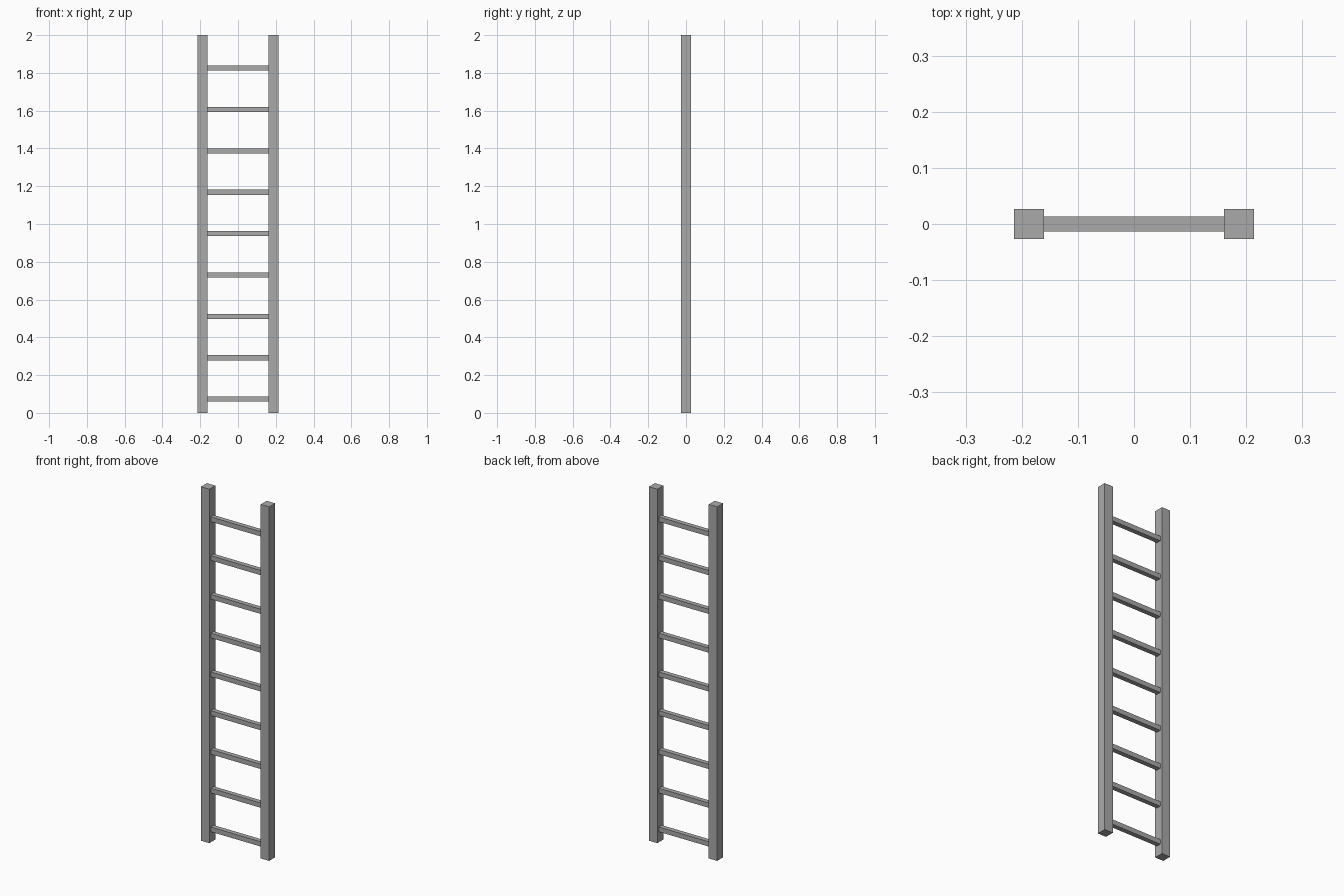
import bpy

# Remove the default cube
cube = bpy.data.objects.get("Cube")
if cube:
    bpy.data.objects.remove(cube, do_unlink=True)

# Plain grey material
GREY = (0.4, 0.4, 0.4, 1.0)
grey = bpy.data.materials.new("plain_grey")
grey.use_nodes = True
grey.diffuse_color = GREY
grey.node_tree.nodes["Principled BSDF"].inputs["Base Color"].default_value = GREY

HEIGHT = 2.0
RAIL = 0.053          # square rail thickness
RAIL_X = 0.187        # rail centre from the middle
RUNG = 0.027          # square rung thickness
RUNG_COUNT = 9
RUNG_START = 0.073
RUNG_STEP = 0.219


def box(name, size, location):
    bpy.ops.mesh.primitive_cube_add(size=1, location=location)
    obj = bpy.context.object
    obj.name = name
    obj.scale = size
    bpy.ops.object.transform_apply(location=False, rotation=False, scale=True)
    obj.data.materials.append(grey)
    return obj


# Upright side rails
for side, sign in (("left", 1), ("right", -1)):
    box(f"{side}_rail", (RAIL, RAIL, HEIGHT), (sign * RAIL_X, 0, HEIGHT / 2))

# Evenly spaced rungs, butting against the inner rail faces
rung_length = 2 * RAIL_X - RAIL
for i in range(RUNG_COUNT):
    box(f"rung_{i + 1}", (rung_length, RUNG, RUNG), (0, 0, RUNG_START + i * RUNG_STEP))
